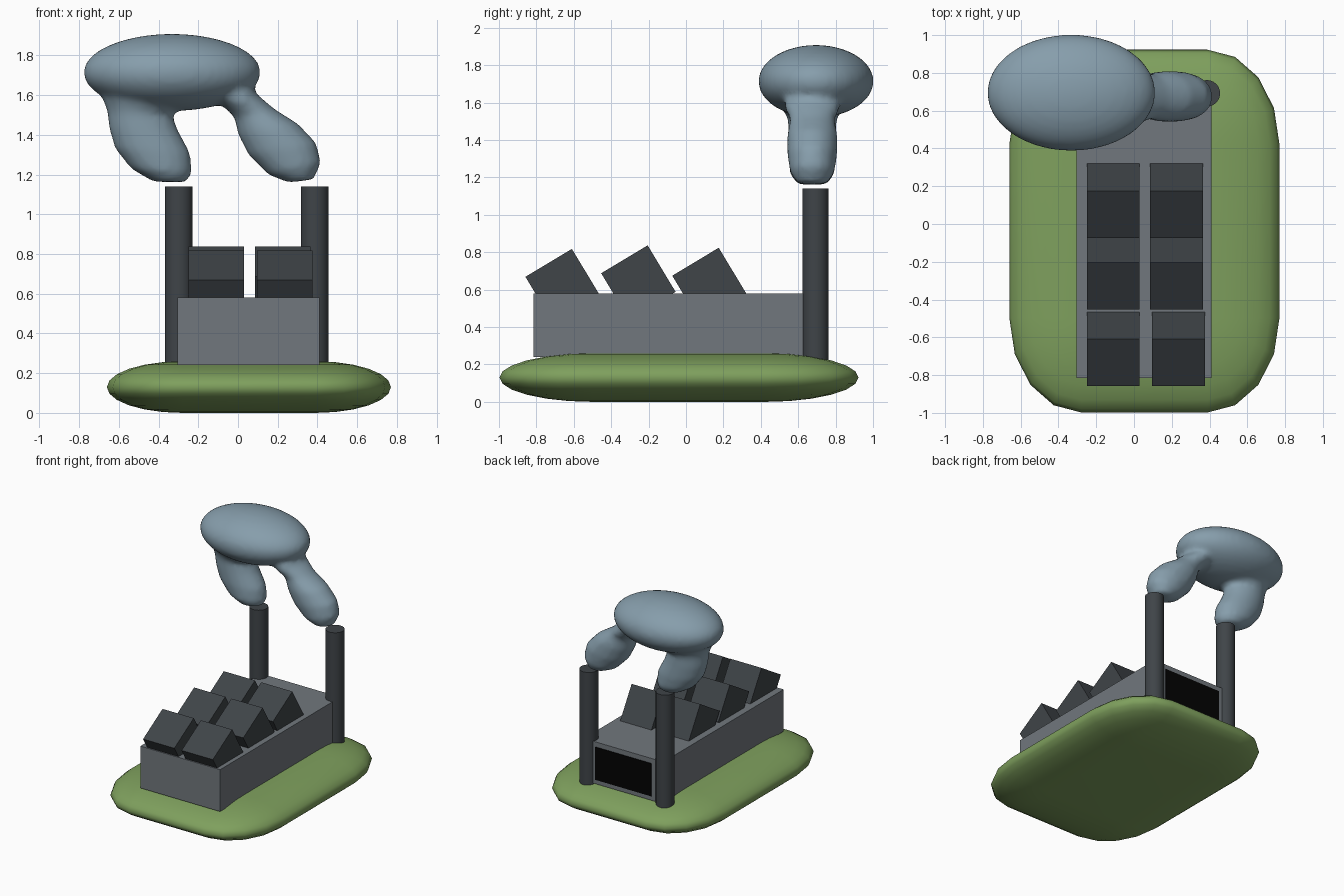
import bpy, bmesh, math
from mathutils import Matrix, Vector

cube = bpy.data.objects.get("Cube")
if cube:
    bpy.data.objects.remove(cube, do_unlink=True)


def material(name, r, g, b):
    mat = bpy.data.materials.new(name)
    mat.use_nodes = True
    mat.diffuse_color = (r, g, b, 1)
    shader = mat.node_tree.nodes["Principled BSDF"]
    shader.inputs["Base Color"].default_value = (r, g, b, 1)
    shader.inputs["Roughness"].default_value = 0.9
    return mat


GRASS = material("grass green", 0.21, 0.35, 0.11)
WALL = material("wall grey", 0.165, 0.185, 0.205)
DARK = material("dark slate", 0.05, 0.058, 0.065)
BLACK = material("door black", 0.001, 0.001, 0.001)
SMOKE = material("smoke blue grey", 0.24, 0.34, 0.41)


def finish(bm, name, mat, smooth=False):
    """Turn a bmesh into a named, coloured object."""
    bmesh.ops.recalc_face_normals(bm, faces=bm.faces)
    for face in bm.faces:
        face.smooth = smooth
    mesh = bpy.data.meshes.new(name)
    bm.to_mesh(mesh)
    bm.free()
    mesh.materials.append(mat)
    obj = bpy.data.objects.new(name, mesh)
    bpy.context.collection.objects.link(obj)
    return obj


def box(name, mat, low, high, tilt=0):
    """Box between two corners, tilted about its own x axis."""
    low, high = Vector(low), Vector(high)
    place = (Matrix.Translation((low + high) / 2)
             @ Matrix.Rotation(tilt, 4, "X")
             @ Matrix.Diagonal((*(high - low), 1)))
    bm = bmesh.new()
    bmesh.ops.create_cube(bm, size=1, matrix=place)
    return finish(bm, name, mat)


def loft(bm, rings):
    """Skin a list of closed point rings and cap both ends."""
    rows = [[bm.verts.new(p) for p in ring] for ring in rings]
    count = len(rows[0])
    for a, b in zip(rows, rows[1:]):
        for i in range(count):
            j = (i + 1) % count
            bm.faces.new((a[i], a[j], b[j], b[i]))
    bm.faces.new(rows[0][::-1])
    bm.faces.new(rows[-1])


# Grass island: a rectangle swept with an elliptical rounded rim
def island_ring(latitude):
    points = []
    for corner, (sx, sy) in enumerate(((1, 1), (-1, 1), (-1, -1), (1, -1))):
        for step in range(5):
            turn = math.radians(90 * corner + 22.5 * step)
            spread = math.cos(latitude)
            points.append((0.055 + sx * 0.335 + 0.38 * spread * math.cos(turn),
                           -0.0375 + sy * 0.46 + 0.5 * spread * math.sin(turn),
                           0.13 + 0.13 * math.sin(latitude)))
    return points


bm = bmesh.new()
loft(bm, [island_ring(math.radians(15 * k)) for k in range(-6, 7)])
bmesh.ops.remove_doubles(bm, verts=bm.verts, dist=0.0005)
finish(bm, "grass_island", GRASS, smooth=True)

# Factory hall and the dark rear door
BACK = 0.725
box("factory_hall", WALL, (-0.305, -0.815, 0.24), (0.41, BACK, 0.58))
box("rear_door", BLACK, (-0.2, BACK - 0.002, 0.275), (0.305, BACK + 0.006, 0.54))

# Tilted roof skylights: two columns of three
SIDE = 0.29
TILT = math.radians(31)
ROWS = (("front", -0.61, 0.818), ("middle", -0.205, 0.837), ("rear", 0.175, 0.824))
for column, x in (("left", 0.225), ("right", -0.11)):
    for row, ridge_y, ridge_z in ROWS:
        nudge = 0.01 if (column, row) == ("left", "front") else 0
        half = Vector((0.14, SIDE / 2, SIDE / 2))
        # The ridge is the box's upper rear edge
        offset = Matrix.Rotation(TILT, 3, "X") @ Vector((0, SIDE / 2, SIDE / 2))
        middle = Vector((x + nudge, ridge_y, ridge_z)) - offset
        box(f"{row}_{column}_skylight", DARK, middle - half, middle + half, TILT)

# Chimneys at the rear corners
for side, x in (("left", 0.386), ("right", -0.298)):
    bpy.ops.mesh.primitive_cylinder_add(vertices=24, radius=0.07, depth=0.92,
                                        location=(x, 0.692, 0.68))
    chimney = bpy.context.object
    chimney.name = f"{side}_chimney"
    chimney.data.materials.append(DARK)
    bpy.ops.object.shade_smooth_by_angle(angle=math.radians(35))

# Smoke: a wide cloud with one plume curling up from each chimney
# Each section: outer x, z, inner x, z, half depth
RIGHT_PLUME = ((-0.43, 1.165, -0.26, 1.16, 0.08), (-0.54, 1.23, -0.23, 1.21, 0.12),
               (-0.62, 1.33, -0.24, 1.31, 0.13), (-0.65, 1.43, -0.30, 1.42, 0.13),
               (-0.66, 1.52, -0.33, 1.5, 0.13), (-0.69, 1.6, -0.22, 1.58, 0.17),
               (-0.6, 1.7, -0.2, 1.7, 0.17))
LEFT_PLUME = ((0.25, 1.16, 0.38, 1.175, 0.08), (0.15, 1.2, 0.42, 1.26, 0.12),
              (0.05, 1.3, 0.395, 1.36, 0.135), (0.0, 1.4, 0.305, 1.455, 0.135),
              (-0.02, 1.49, 0.185, 1.53, 0.12), (-0.07, 1.54, 0.09, 1.61, 0.15),
              (-0.2, 1.6, 0.05, 1.7, 0.15))


def section_ring(x1, z1, x2, z2, depth):
    a, b = Vector((x1, 0.675, z1)), Vector((x2, 0.675, z2))
    turns = [math.tau * i / 16 for i in range(16)]
    return [(a + b) / 2 + (b - a) / 2 * math.cos(t)
            + Vector((0, depth * math.sin(t), 0)) for t in turns]


bm = bmesh.new()
bmesh.ops.create_icosphere(bm, subdivisions=4, radius=1,
                           matrix=Matrix.Translation((-0.332, 0.695, 1.714))
                           @ Matrix.Diagonal((0.446, 0.308, 0.194, 1)))
for plume in (RIGHT_PLUME, LEFT_PLUME):
    loft(bm, [section_ring(*section) for section in plume])
smoke = finish(bm, "smoke_cloud", SMOKE, smooth=True)
remesh = smoke.modifiers.new("merge", "REMESH")
remesh.mode = "VOXEL"
remesh.voxel_size = 0.02
remesh.use_smooth_shade = True
soften = smoke.modifiers.new("soften", "SMOOTH")
soften.factor = 0.5
soften.iterations = 5
